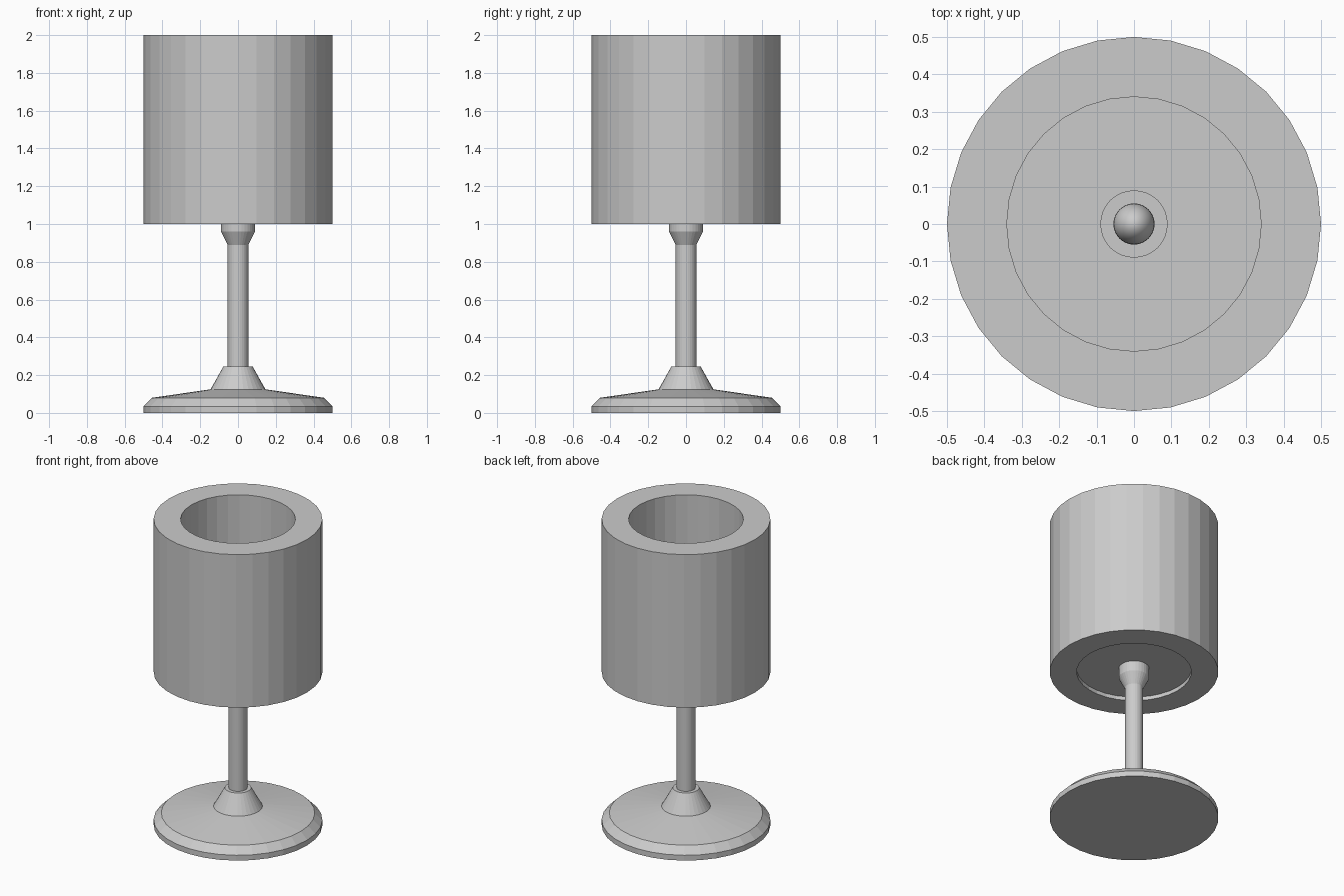
import bpy, bmesh
from math import cos, sin, tau

if "Cube" in bpy.data.objects:
    bpy.data.objects.remove(bpy.data.objects["Cube"])

SIDES = 32


def lathe(name, profile, closed=False):
    """Spin (radius, z) points around z; closed joins the last ring to the first."""
    bm = bmesh.new()
    rings = []
    for r, z in profile:
        if r == 0:
            rings.append([bm.verts.new((0, 0, z))] * SIDES)
        else:
            rings.append([bm.verts.new((r * cos(tau * i / SIDES), r * sin(tau * i / SIDES), z))
                          for i in range(SIDES)])
    pairs = list(zip(rings, rings[1:]))
    if closed:
        pairs.append((rings[-1], rings[0]))
    for a, b in pairs:
        for i in range(SIDES):
            j = (i + 1) % SIDES
            quad = list(dict.fromkeys((a[i], a[j], b[j], b[i])))
            bm.faces.new(quad)
    bmesh.ops.recalc_face_normals(bm, faces=bm.faces)
    mesh = bpy.data.meshes.new(name)
    bm.to_mesh(mesh)
    bm.free()
    obj = bpy.data.objects.new(name, mesh)
    bpy.context.collection.objects.link(obj)
    return obj


# stepped foot
lathe("base", [(0, 0), (0.5, 0), (0.5, 0.035), (0.455, 0.08), (0.145, 0.125),
               (0.078, 0.245), (0, 0.245)])

# pole flaring into the lamp socket
lathe("stem", [(0, 0.24), (0.055, 0.24), (0.055, 0.89), (0.09, 0.96),
               (0.09, 1.06), (0, 1.06)])

# thick open shade
lathe("shade", [(0.5, 1), (0.5, 2), (0.34, 2), (0.34, 1)], closed=True)

# plate closing the shade just above its lower rim
lathe("shade_plate", [(0, 1.025), (0.34, 1.025), (0.34, 1.045), (0, 1.045)])

# small rounded bulb on the socket
bpy.ops.mesh.primitive_uv_sphere_add(segments=SIDES, ring_count=16, radius=1, location=(0, 0, 1.13))
bulb = bpy.context.object
bulb.name = "bulb"
bulb.scale = (0.055, 0.055, 0.085)
bpy.ops.object.shade_smooth()
